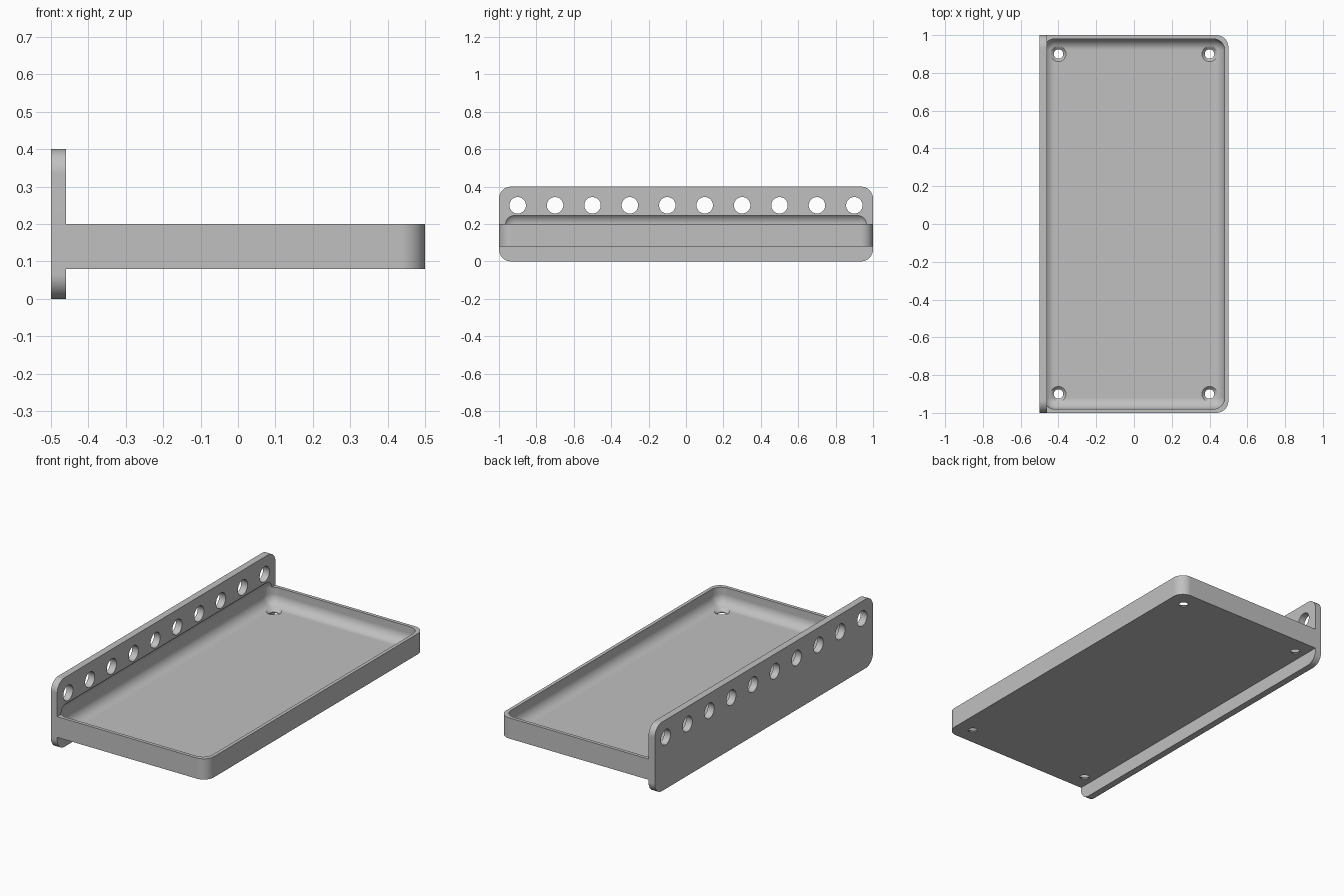
import bpy, bmesh, math
from mathutils import Matrix, Vector

if "Cube" in bpy.data.objects:
    bpy.data.objects.remove(bpy.data.objects["Cube"], do_unlink=True)

grey = bpy.data.materials.new("plain grey")
grey.use_nodes = True
colour = (0.53, 0.53, 0.53, 1)
grey.diffuse_color = colour
grey.node_tree.nodes["Principled BSDF"].inputs["Base Color"].default_value = colour


def finish(name, bm):
    mesh = bpy.data.meshes.new(name)
    bmesh.ops.recalc_face_normals(bm, faces=bm.faces[:])
    bm.to_mesh(mesh)
    bm.free()
    mesh.materials.append(grey)
    ob = bpy.data.objects.new(name, mesh)
    bpy.context.collection.objects.link(ob)
    return ob


def box(name, low, high, radius, pick=lambda edge: True):
    """Box between two corners, with the picked edges rounded."""
    low, high = Vector(low), Vector(high)
    bm = bmesh.new()
    bmesh.ops.create_cube(bm, size=1)
    for v in bm.verts:
        v.co = (low + high) / 2 + v.co * (high - low)
    bmesh.ops.bevel(bm, geom=[e for e in bm.edges if pick(e)], offset=radius,
                    segments=14, profile=0.5, affect='EDGES')
    return finish(name, bm)


def along(edge, axis):
    return abs((edge.verts[0].co - edge.verts[1].co).normalized()[axis]) > 0.9


def drill(bm, matrix, r1, r2, depth):
    bmesh.ops.create_cone(bm, cap_ends=True, segments=48, radius1=r1, radius2=r2,
                          depth=depth, matrix=matrix)


def carve(ob, cutters):
    """Subtract the cutters, then shade the curved faces smoothly."""
    for cutter in cutters:
        mod = ob.modifiers.new("cut", 'BOOLEAN')
        mod.operation, mod.solver, mod.object = 'DIFFERENCE', 'EXACT', cutter
    graph = bpy.context.evaluated_depsgraph_get()
    mesh = bpy.data.meshes.new_from_object(ob.evaluated_get(graph))
    ob.modifiers.clear()
    ob.data = mesh
    bpy.ops.object.select_all(action='DESELECT')
    ob.select_set(True)
    bpy.context.view_layer.objects.active = ob
    bpy.ops.object.shade_smooth_by_angle(angle=math.radians(25))
    weighted = ob.modifiers.new("flat faces", 'WEIGHTED_NORMAL')
    weighted.keep_sharp = True


# Upright side plate and the shallow tray fixed to it
plate = box("side_plate", (-0.5, -1, 0), (-0.46, 1, 0.4), 0.065,
            lambda e: along(e, 0))
tray = box("tray", (-0.46, -1, 0.08), (0.5, 1, 0.2), 0.065,
           lambda e: along(e, 2) and e.verts[0].co.x > 0)

# Fully rounded hollow, which also bites into the plate
hollow = box("hollow_cutter", (-0.48, -0.98, 0.1), (0.48, 0.98, 0.26), 0.06)

# Row of holes through the plate
bm = bmesh.new()
for i in range(10):
    drill(bm, Matrix.Translation((-0.48, -0.9 + 0.2 * i, 0.3))
          @ Matrix.Rotation(math.pi / 2, 4, 'Y'), 0.044, 0.044, 0.2)
row = finish("hole_row_cutter", bm)

# Countersunk screw holes in the tray corners
bores, sinks = bmesh.new(), bmesh.new()
for x in (-0.4, 0.4):
    for y in (-0.9, 0.9):
        drill(bores, Matrix.Translation((x, y, 0.1)), 0.025, 0.025, 0.1)
        drill(sinks, Matrix.Translation((x, y, 0.1)), 0.02, 0.06, 0.04)
bore_cutter = finish("screw_bore_cutter", bores)
sink_cutter = finish("countersink_cutter", sinks)

carve(plate, [hollow, row])
carve(tray, [hollow, bore_cutter, sink_cutter])

for cutter in (hollow, row, bore_cutter, sink_cutter):
    bpy.data.objects.remove(cutter, do_unlink=True)
